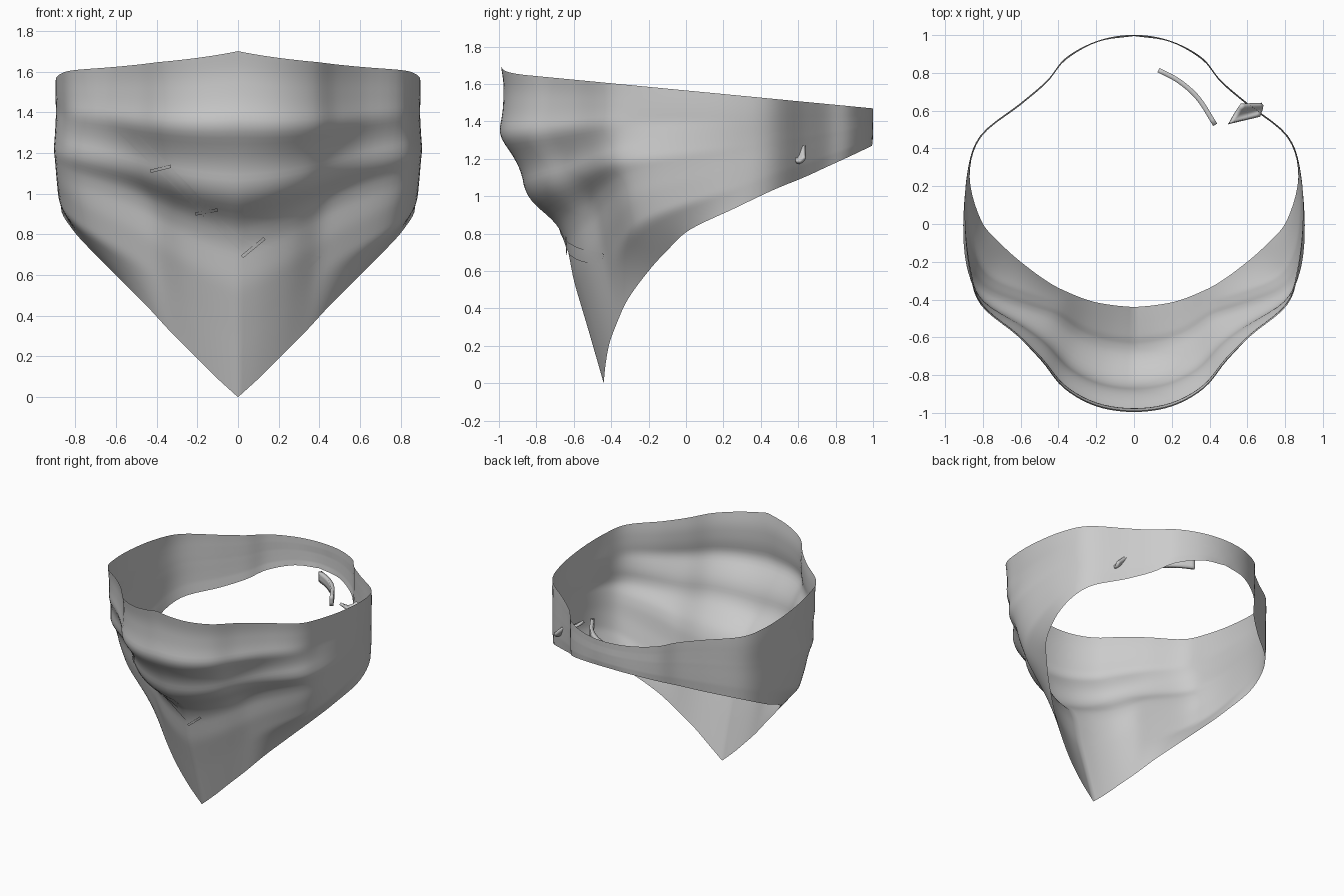
import bpy, bmesh, math
from mathutils import Vector
from mathutils.bvhtree import BVHTree

if "Cube" in bpy.data.objects:
    bpy.data.objects.remove(bpy.data.objects["Cube"])


def catmull(p0, p1, p2, p3, t):
    return 0.5 * (2*p1 + (p2-p0)*t + (2*p0 - 5*p1 + 4*p2 - p3)*t*t + (3*p1 - p0 - 3*p2 + p3)*t**3)


def sample(keys, s):
    """Smooth interpolation through evenly spaced keys, s in 0..1 (open ends)."""
    n = len(keys) - 1
    i = min(int(s * n), n - 1)
    a = keys[i-1] if i > 0 else 2*keys[0] - keys[1]
    b = keys[i+2] if i + 2 <= n else 2*keys[n] - keys[n-1]
    return catmull(a, keys[i], keys[i+1], b, s*n - i)


def profile(keys, t):
    """Smoothed piecewise interpolation of (t, value) keys."""
    for (t0, a), (t1, b) in zip(keys, keys[1:]):
        if t <= t1:
            k = (t - t0) / (t1 - t0)
            return a + (b - a) * k
    return keys[-1][1]


def soft(keys, t, r=0.025):
    if t < r or t > 1 - r:
        return profile(keys, t)
    return sum(profile(keys, t + d*r) for d in (-1, -.5, 0, .5, 1)) / 5


def make_object(name, bm, thickness=0):
    bmesh.ops.recalc_face_normals(bm, faces=bm.faces[:])
    me = bpy.data.meshes.new(name)
    bm.to_mesh(me)
    for p in me.polygons:
        p.use_smooth = True
    ob = bpy.data.objects.new(name, me)
    bpy.context.collection.objects.link(ob)
    if thickness:
        m = ob.modifiers.new("thickness", 'SOLIDIFY')
        m.thickness = thickness
        m.offset = 0
    return ob


def grid(name, rows, cyclic=False, thickness=0):
    """Skin rows of points with quads."""
    bm = bmesh.new()
    vs = [[bm.verts.new(p) for p in r] for r in rows]
    n = len(vs)
    for i in range(n if cyclic else n - 1):
        for a, b, c, d in zip(vs[i], vs[i][1:], vs[(i+1) % n][1:], vs[(i+1) % n]):
            bm.faces.new((a, b, c, d))
    bvh = BVHTree.FromBMesh(bm)
    make_object(name, bm, thickness)
    bm.free()
    return bvh


# half outline, front to back: top x, y and lower edge x, y, z
stations = [
    ((0, -.99), (0, -.44, 0)),
    ((.20, -.96), (.11, -.43, .10)),
    ((.37, -.865), (.22, -.41, .21)),
    ((.49, -.72), (.33, -.37, .32)),
    ((.62, -.59), (.45, -.31, .45)),
    ((.81, -.43), (.60, -.20, .60)),
    ((.87, -.25), (.71, -.10, .71)),
    ((.895, 0), (.81, .02, .82)),
    ((.88, .27), (.87, .25, .93)),
    ((.81, .47), (.81, .46, 1.03)),
    ((.60, .64), (.60, .63, 1.10)),
    ((.46, .76), (.46, .75, 1.155)),
    ((.36, .88), (.36, .87, 1.21)),
    ((.19, .97), (.19, .965, 1.255)),
    ((0, 1.0), (0, .995, 1.27)),
]
tops = [Vector(s[0]) for s in stations]
mirror = lambda v: Vector((-v[0], v[1]))
lows = [Vector(s[1]) for s in stations]

# how far each column has moved from the top edge to the lower edge
front = [(0, 0), (.06, .03), (.147, .02), (.22, -.025), (.28, .11), (.335, .20), (.40, .235),
         (.447, .345), (.49, .53), (.56, .64), (.68, .71), (.82, .84), (1, 1)]
side = [(0, 0), (.22, .08), (.46, -.15), (.65, .02), (.82, .22), (1, 1)]

NU, NT = 70, 56


def top_xy(s):
    n = len(tops) - 1
    i = min(int(s * n), n - 1)
    a = tops[i-1] if i else mirror(tops[1])
    b = tops[i+2] if i + 2 <= n else mirror(tops[n-1])
    return catmull(a, tops[i], tops[i+1], b, s*n - i)


def column(s):
    top, low = top_xy(s), sample(lows, s)
    z_top = 1.565 - .096 * top.y + .04 * max(0, 1 - abs(top.x) / .4) ** 2 * (top.y < 0)
    k = min(1, max(0, (s * 14 - 3) / 4))
    k = k * k * (3 - 2 * k)
    pts = []
    for j in range(NT + 1):
        t = j / NT
        w = soft(front, t) * (1 - k) + soft(side, t) * k
        xy = top.lerp(low.xy, w)
        # gentle cloth waves around the sides
        bulge = 1 + .012 * math.sin(t * 9) * k * (1 - t) * (top.y < .9) * max(0, 1 - s)
        pts.append(Vector((xy.x * bulge, xy.y, z_top + (low.z - z_top) * t)))
    return pts


# main cloth
half = [column(i / NU) for i in range(NU + 1)]
for p in half[0] + half[-1]:
    p.x = 0
other = [[Vector((-p.x, p.y, p.z)) for p in c] for c in half[-2:0:-1]]
cloth = grid("bandana_cloth", half + other, cyclic=True)


def on_cloth(x, z, off=.006):
    hit = cloth.ray_cast(Vector((x, -3, z)), Vector((0, 1, 0)))[0]
    return Vector((x, (hit.y if hit else -.6) - off, z))


# sewn seam strip across the front
upper = [Vector(p) for p in ((-.50, 1.30), (-.26, 1.06), (0, .80), (.19, .735), (.41, .69))]
lower = [Vector(p) for p in ((-.59, 1.30), (-.31, 1.03), (0, .73), (.15, .67), (.35, .63))]
rows = []
for i in range(41):
    a, b = sample(upper, i / 40), sample(lower, i / 40)
    rows.append([on_cloth(*a.lerp(b, k / 4)) for k in range(5)])
grid("seam_strip", rows)

# stitches crossing the strip
for x0, z0, x1, z1 in ((-.43, 1.11, -.33, 1.135), (-.21, .90, -.10, .92), (.02, .69, .13, .78)):
    d = Vector((x1 - x0, z1 - z0)).normalized() * .008
    rows = []
    for i in range(9):
        x, z = x0 + (x1 - x0) * i / 8, z0 + (z1 - z0) * i / 8
        rows.append([on_cloth(x - d.y, z + d.x, .014), on_cloth(x + d.y, z - d.x, .014)])
    grid("stitch", rows)

# loose knot ends at the back
path = [Vector(p) for p in ((.13, .815), (.24, .755), (.34, .665), (.43, .525))]
rows = []
for i in range(17):
    p = sample(path, i / 16)
    rows.append([(p.x, p.y, z) for z in (1.275, 1.30, 1.325, 1.35)])
grid("knot_tail", rows, thickness=.025)

rows = []
for i in range(9):
    t = i / 8
    a = Vector((.50, .53, 1.31)).lerp(Vector((.67, .575, 1.205)), t)
    b = Vector((.57, .63, 1.31)).lerp(Vector((.68, .635, 1.205)), t)
    rows.append([a.lerp(b, k / 6) - Vector((0, 0, .025 * math.sin(math.pi * k / 6))) for k in range(7)])
grid("knot_end", rows, thickness=.02)
